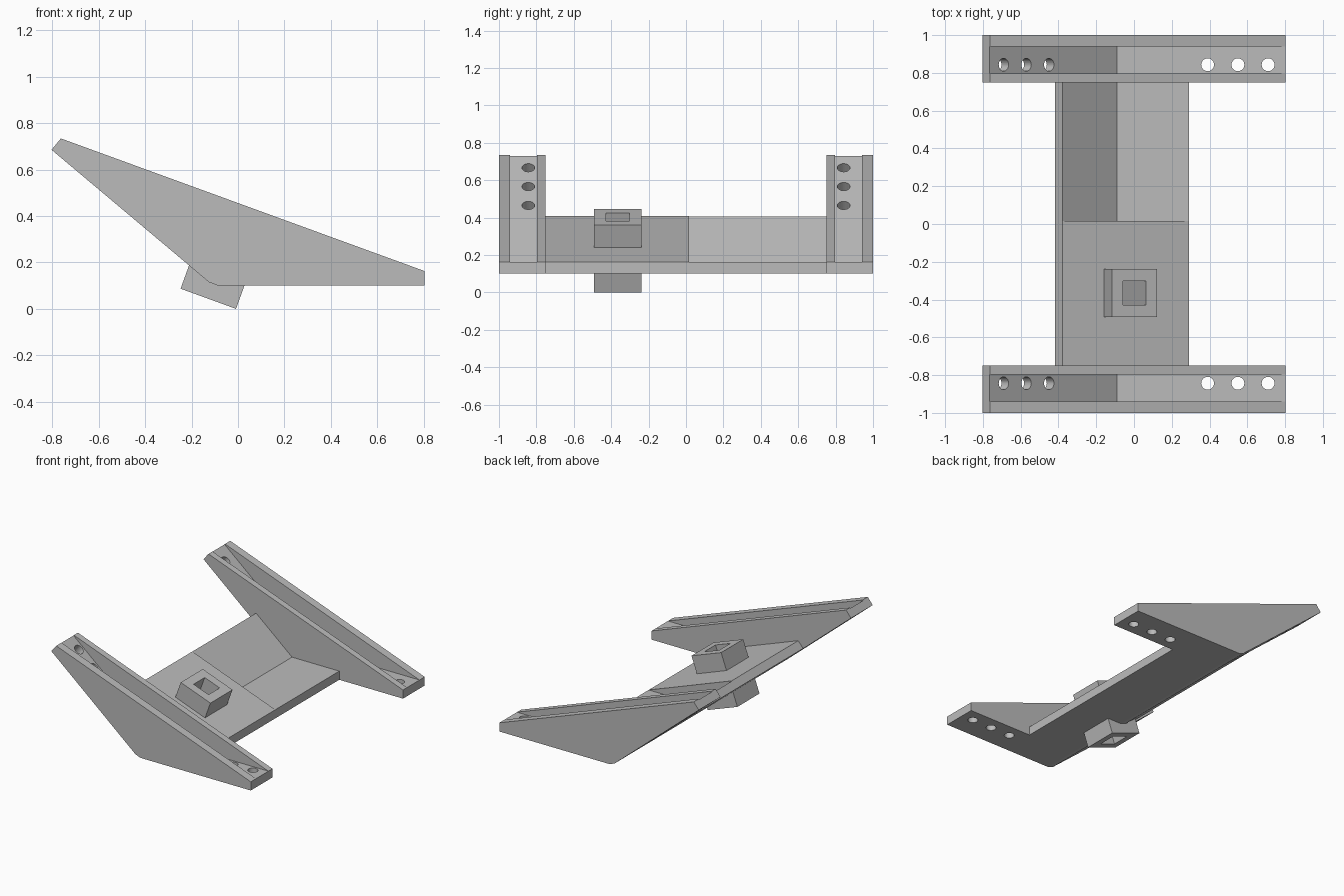
import bpy, bmesh, math
from mathutils import Vector, Matrix

if "Cube" in bpy.data.objects:
    bpy.data.objects.remove(bpy.data.objects["Cube"])

SLOPE = math.tan(math.radians(40))
grey = bpy.data.materials.new("grey plastic")
grey.diffuse_color = (0.5, 0.5, 0.5, 1)
grey.use_nodes = True
grey.node_tree.nodes["Principled BSDF"].inputs["Base Color"].default_value = grey.diffuse_color


def prism(name, profile, y0, y1):
    """Extrude an (x, z) profile along y."""
    bm = bmesh.new()
    face = bm.faces.new([bm.verts.new((x, y0, z)) for x, z in profile])
    ext = bmesh.ops.extrude_face_region(bm, geom=[face])["geom"]
    verts = [v for v in ext if isinstance(v, bmesh.types.BMVert)]
    bmesh.ops.translate(bm, verts=verts, vec=(0, y1 - y0, 0))
    bmesh.ops.recalc_face_normals(bm, faces=bm.faces)
    return finish(name, bm)


def finish(name, bm):
    me = bpy.data.meshes.new(name)
    bm.to_mesh(me)
    bm.free()
    me.materials.append(grey)
    ob = bpy.data.objects.new(name, me)
    bpy.context.collection.objects.link(ob)
    return ob


def pin(x, y, z, tilt):
    """Cylinder cutter for a screw hole."""
    bm = bmesh.new()
    mat = Matrix.Translation((x, y, z)) @ Matrix.Rotation(tilt, 4, 'Y')
    bmesh.ops.create_cone(bm, cap_ends=True, segments=32, radius1=0.034,
                          radius2=0.034, depth=0.3, matrix=mat)
    return finish("hole_cutter", bm)


def boolean(ob, other, op):
    """Apply one boolean and delete the helper."""
    mod = ob.modifiers.new("bool", 'BOOLEAN')
    mod.object, mod.operation, mod.solver = other, op, 'EXACT'
    bpy.context.view_layer.update()
    dg = bpy.context.evaluated_depsgraph_get()
    me = bpy.data.meshes.new_from_object(ob.evaluated_get(dg))
    ob.modifiers.clear()
    ob.data = me
    bpy.data.objects.remove(other)


# Bent floor: inner corner, and the region above the bent plate
corner = (-0.09, 0.163)
above = [corner, (1.0, 0.163), (1.0, 1.2), (-1.0, 1.2),
         (-1.0, 0.163 + 0.91 * SLOPE)]
bend = [(-0.085, 0.10), (-0.125, 0.115)]

# Side rails: wedge plates with a groove and six screw holes
for name, s in (("front_rail", -1), ("back_rail", 1)):
    rail = prism(name, [(0.803, 0.163), (0.803, 0.10)] + bend +
                 [(-0.803, 0.685), (-0.763, 0.734)], s * 0.75, s * 1.0)
    boolean(rail, prism("groove_cutter", above, s * 0.797, s * 0.94), 'DIFFERENCE')
    for x in (0.39, 0.55, 0.71):
        boolean(rail, pin(x, s * 0.843, 0.13, 0), 'DIFFERENCE')
    for x in (-0.69, -0.57, -0.45):
        z = 0.163 + (corner[0] - x) * SLOPE
        boolean(rail, pin(x, s * 0.843, z, math.radians(40)), 'DIFFERENCE')

# Deck: ramp-topped block, hollowed to a bent plate in its back half
deck = prism("deck", [(0.29, 0.163), (0.29, 0.10)] + bend +
             [(-0.418, 0.362), (-0.378, 0.408)], -0.75, 0.75)
boolean(deck, prism("valley_cutter", above, 0.015, 1.0), 'DIFFERENCE')

# Tilted square socket passing through the deck
u = Vector((math.cos(math.radians(20)), -math.sin(math.radians(20))))
up = Vector((-u.y, u.x))
base = Vector((-0.128, 0.0435))


def tilted_box(name, half, lo, hi):
    pts = [base + u * a + up * b for a, b in
           ((-half, lo), (half, lo), (half, hi), (-half, hi))]
    return prism(name, pts, -0.365 - half, -0.365 + half)


boolean(deck, tilted_box("socket", 0.127, 0, 0.383), 'UNION')
boolean(deck, tilted_box("socket_hole", 0.064, -0.1, 0.5), 'DIFFERENCE')
deck.name = "deck_with_socket"
